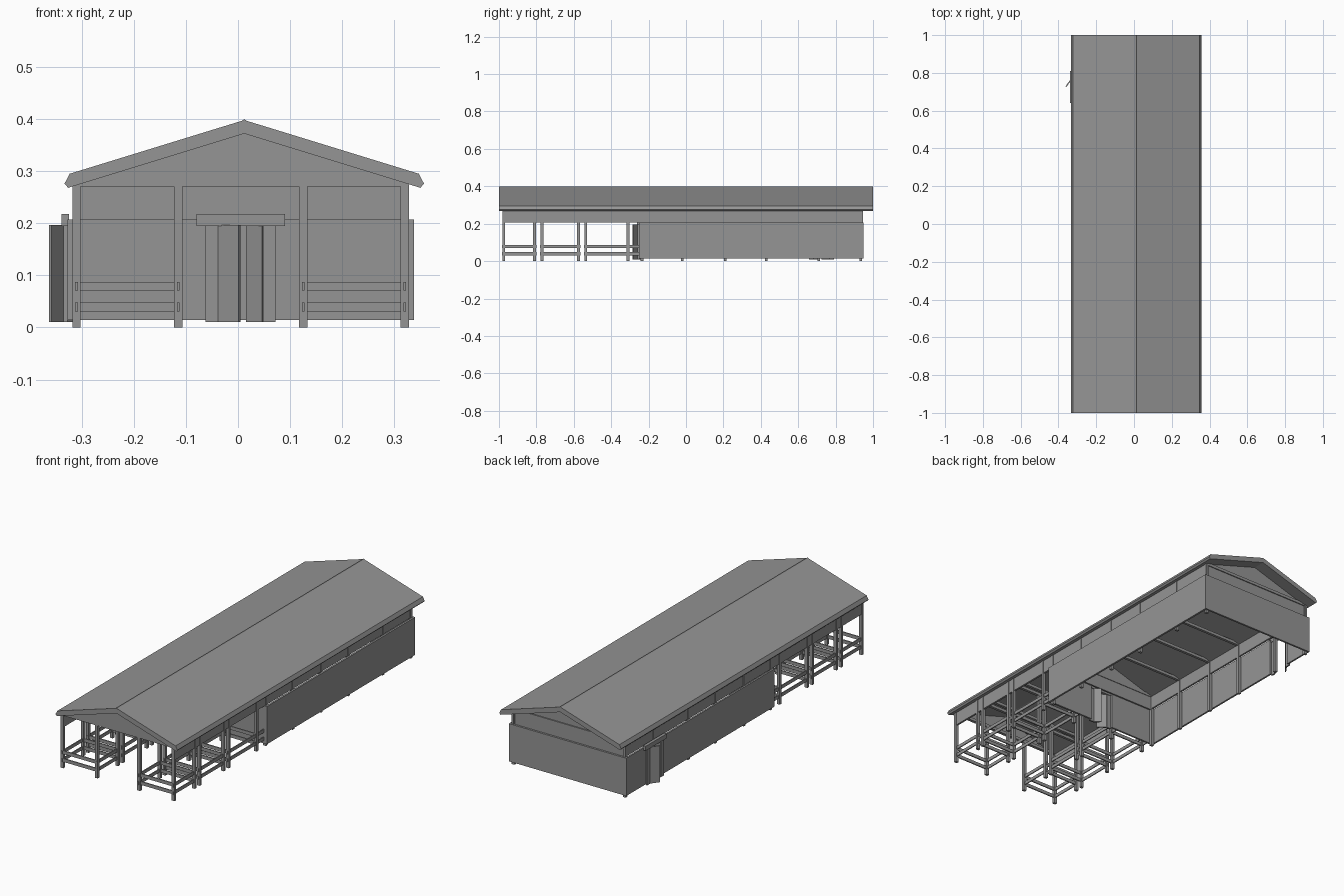
import bpy, bmesh, math
from mathutils import Matrix, Vector

if "Cube" in bpy.data.objects:
    bpy.data.objects.remove(bpy.data.objects["Cube"], do_unlink=True)

grey = bpy.data.materials.new("weathered grey")
grey.use_nodes = True
COLOR = (0.3, 0.3, 0.3, 1)
grey.diffuse_color = COLOR
grey.node_tree.nodes["Principled BSDF"].inputs["Base Color"].default_value = COLOR

CX = 0.012            # ridge line
SLOPE = 0.307
EAVE_Z = 0.27         # top of posts
FRONT, HALL, BACK = -0.98, -0.245, 0.945
POST = 0.016
POSTS_X = (-0.31, -0.115, 0.125, 0.32)


def finish(name, bm):
    bmesh.ops.recalc_face_normals(bm, faces=bm.faces)
    mesh = bpy.data.meshes.new(name)
    bm.to_mesh(mesh)
    bm.free()
    mesh.materials.append(grey)
    obj = bpy.data.objects.new(name, mesh)
    bpy.context.collection.objects.link(obj)
    return obj


def add_box(bm, x, y, z):
    """Add a box from three (low, high) ranges."""
    size = [r[1] - r[0] for r in (x, y, z)]
    mid = [(r[0] + r[1]) / 2 for r in (x, y, z)]
    bmesh.ops.create_cube(bm, size=1, matrix=Matrix.Translation(mid) @ Matrix.Diagonal((*size, 1)))


def around(c, width=POST):
    return (c - width / 2, c + width / 2)


def add_prism(bm, profile, y0, y1):
    """Extrude an (x, z) profile along y."""
    face = bm.faces.new([bm.verts.new((x, y0, z)) for x, z in profile])
    new = bmesh.ops.extrude_face_region(bm, geom=[face])["geom"]
    verts = [v for v in new if isinstance(v, bmesh.types.BMVert)]
    bmesh.ops.translate(bm, verts=verts, vec=(0, y1 - y0, 0))


# Roof slopes, with slanted eaves
for side, label in ((-1, "right"), (1, "left")):
    bm = bmesh.new()
    profile = [(0, 0.398), (0.335, 0.295), (0.345, 0.276), (0.338, 0.268), (0, 0.372)]
    add_prism(bm, [(CX + side * x, z) for x, z in profile], -1, 1)
    finish(label + "_roof_slope", bm)
bm = bmesh.new()
add_prism(bm, [(CX - 0.005, 0.396), (CX, 0.4), (CX + 0.005, 0.396)], -1, 1)
finish("ridge_cap", bm)

# Gable infill at both ends and over the hall front
bm = bmesh.new()
half = 0.31
low = 0.374 - half * SLOPE
for y in (FRONT, HALL + 0.01, BACK - 0.012):
    add_prism(bm, [(CX - half, EAVE_Z), (CX + half, EAVE_Z), (CX + half, low),
                   (CX, 0.374), (CX - half, low)], y - 0.003, y + 0.003)
finish("gables", bm)

# Upper wall bands under the eaves
bm = bmesh.new()
for x in (POSTS_X[0], POSTS_X[-1]):
    add_box(bm, around(x, 0.01), (FRONT, BACK), (0.207, 0.285))
for y in (HALL + 0.01, BACK - 0.012):
    add_box(bm, (POSTS_X[0], POSTS_X[-1]), around(y, 0.008), (0.2, 0.285))
finish("upper_wall_band", bm)

# Stall and hall posts, with tie beams across
stalls = ((-0.975, -0.81), (-0.77, -0.575), (-0.535, -0.31))
stall_y = [y for pair in stalls for y in pair]
hall_y = (-0.235, -0.02, 0.21, 0.43, 0.71, 0.935)
bm = bmesh.new()
for y in stall_y:
    for x in POSTS_X:
        add_box(bm, around(x), around(y, 0.014), (0, EAVE_Z))
for y in hall_y:
    for x in (POSTS_X[0], POSTS_X[-1]):
        add_box(bm, around(x), around(y, 0.014), (0, EAVE_Z))
finish("posts", bm)
bm = bmesh.new()
for y in [*stall_y, *hall_y]:
    add_box(bm, (POSTS_X[0] - 0.008, POSTS_X[-1] + 0.008), around(y, 0.014), (EAVE_Z, 0.285))
finish("tie_beams", bm)

# Rails around every stall
bm = bmesh.new()
for x0, x1 in (POSTS_X[:2], POSTS_X[2:]):
    for y0, y1 in stalls:
        for z in (0.039, 0.079):
            for x in (x0, x1):
                add_box(bm, around(x, 0.005), (y0 - 0.01, y1 + 0.01), around(z, 0.017))
            for y in (y0, y1):
                add_box(bm, (x0 - 0.004, x1 + 0.004), around(y, 0.006), around(z, 0.017))
    for x in (x0, x1):
        for z in (0.039, 0.079):
            add_box(bm, around(x, 0.005), (stalls[-1][1], HALL), around(z, 0.017))
finish("stall_rails", bm)

# Lower hall walls, with a front and a side doorway
WALL_Z = (0.014, 0.207)
LEFT, RIGHT = 0.338, -0.327
DOOR_Y = 0.725
DOOR_HALF = 0.065
bm = bmesh.new()
add_box(bm, (LEFT - 0.01, LEFT), (HALL - 0.005, BACK + 0.005), WALL_Z)
add_box(bm, (RIGHT, LEFT), (BACK - 0.005, BACK + 0.005), WALL_Z)
for y0, y1 in ((HALL - 0.005, DOOR_Y - DOOR_HALF), (DOOR_Y + DOOR_HALF, BACK + 0.005)):
    add_box(bm, (RIGHT, RIGHT + 0.009), (y0, y1), WALL_Z)
for x0, x1 in ((RIGHT, 0.005 - DOOR_HALF), (0.005 + DOOR_HALF, LEFT)):
    add_box(bm, (x0, x1), (HALL - 0.005, HALL + 0.005), WALL_Z)
finish("lower_hall_walls", bm)


def door(name, place):
    """Doorway with a header, two fixed panels and two ajar leaves, facing -y."""
    bm = bmesh.new()
    add_box(bm, (-0.085, 0.085), (-0.012, 0.003), (0.195, 0.218))
    for s in (-1, 1):
        add_box(bm, sorted((s * 0.043, s * 0.067)), (-0.008, 0), (0.01, 0.197))
    for hinge, width, angle in ((-0.043, 0.05, -0.62), (0.043, -0.04, -0.7)):
        before = set(bm.verts)
        add_box(bm, sorted((0, width)), (-0.003, 0.003), (0.01, 0.197))
        turn = Matrix.Translation((hinge, -0.004, 0)) @ Matrix.Rotation(angle, 4, "Z")
        bmesh.ops.transform(bm, matrix=turn, verts=[v for v in bm.verts if v not in before])
    bmesh.ops.transform(bm, matrix=place, verts=bm.verts)
    finish(name, bm)


door("front_door", Matrix.Translation((0.005, HALL - 0.005, 0)))
door("side_door", Matrix.Translation((RIGHT, DOOR_Y, 0)) @ Matrix.Rotation(-math.pi / 2, 4, "Z"))
